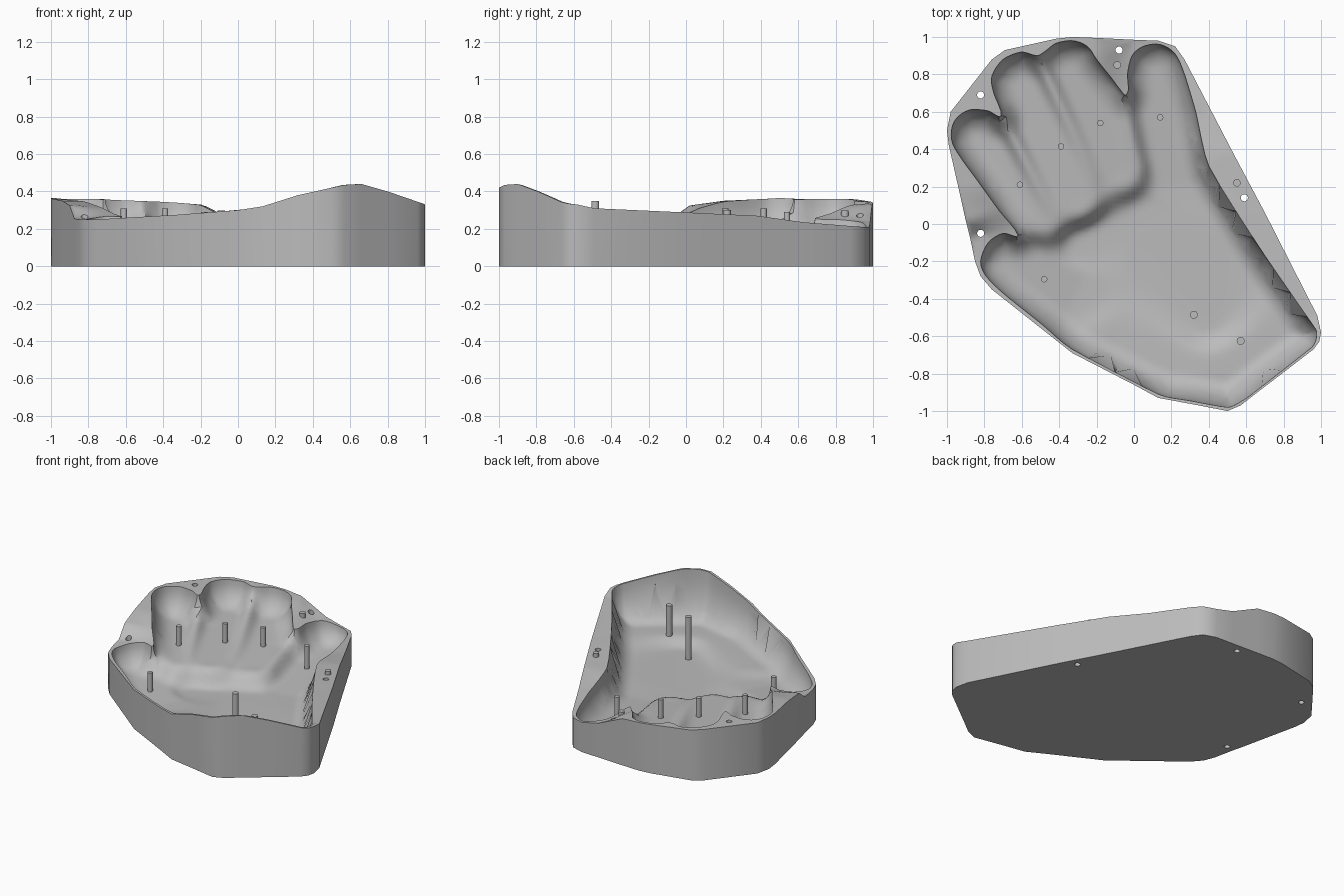
import bpy, bmesh, math
from mathutils import Vector
from mathutils.geometry import delaunay_2d_cdt, intersect_point_line

default_cube = bpy.data.objects.get("Cube")
if default_cube:
    bpy.data.objects.remove(default_cube, do_unlink=True)

plastic = bpy.data.materials.new("grey_plastic")
plastic.use_nodes = True
plastic.diffuse_color = (0.5, 0.5, 0.5, 1)
plastic.node_tree.nodes["Principled BSDF"].inputs["Base Color"].default_value = (0.5, 0.5, 0.5, 1)

# Outer wall outline with the rim height at each corner
RIM = [(1, -.58, .33), (.98, -.49, .31), (.7, .06, .285), (.53, .38, .27), (.4, .63, .235),
       (.27, .88, .215), (.22, .95, .21), (.13, .98, .21), (0, .985, .24), (-.2, .995, .33),
       (-.33, 1, .34), (-.42, .99, .345), (-.69, .93, .355), (-.76, .88, .36), (-.98, .6, .36),
       (-1, .5, .365), (-.99, .42, .36), (-.94, .2, .35), (-.9, .02, .325), (-.875, -.08, .255),
       (-.85, -.2, .25), (-.82, -.28, .25), (-.76, -.35, .25), (-.33, -.69, .275),
       (0, -.86, .3), (.13, -.93, .32), (.32, -.965, .38), (.5, -1, .42), (.57, -.97, .435),
       (.66, -.9, .44), (.8, -.793, .4), (.96, -.67, .345), (.99, -.63, .335)]

# Hand-shaped opening, smoothed into a curve below
HAND = [(.97, -.56), (.7, -.17), (.4, .31), (.33, .6), (.27, .8), (.22, .91), (.14, .96),
        (.05, .95), (-.01, .9), (-.035, .8), (-.03, .72), (-.05, .69), (-.12, .78), (-.2, .88),
        (-.25, .95), (-.33, .98), (-.42, .965), (-.48, .92), (-.52, .9), (-.6, .92), (-.7, .88),
        (-.76, .79), (-.75, .7), (-.71, .58), (-.78, .605), (-.88, .61), (-.96, .55),
        (-.975, .45), (-.93, .36), (-.85, .25), (-.72, .07), (-.62, -.06), (-.7, -.05),
        (-.78, -.1), (-.82, -.2), (-.79, -.28), (-.7, -.37), (-.5, -.53), (-.33, -.67),
        (.13, -.91), (.3, -.945), (.5, -.98), (.57, -.95), (.63, -.91), (.95, -.66), (.975, -.61)]

# Floor height along the fingers, thumb, palm and wrist
FLOOR = [((-.85, .48, .18), (-.47, .05, .17)), ((-.62, .78, .19), (-.3, .12, .165)),
         ((-.37, .84, .18), (-.06, .28, .14)), ((.13, .82, .09), (.2, .2, .05)),
         ((-.68, -.17, .1), (-.3, -.35, .06)), ((-.27, -.12, .05), (.1, .05, .05)),
         ((.1, -.1, .05), (.4, -.5, .05)), ((-.1, -.65, .08), (.4, -.82, .1)),
         ((.4, -.82, .1), (.85, -.58, .1))]

# Creases between neighbouring fingers
RIDGES = [((-.52, .9), (-.18, .2), .07), ((-.71, .58), (-.42, .02), .07),
          ((-.05, .69), (.05, .25), .05)]

HOLES = [(-.82, .69), (-.82, -.05), (-.08, .93), (.59, .14)]
HOLE_RADIUS = .019
WALL_CURVE = .14
STEP = .024


def smooth_loop(points, cuts):
    """Closed Catmull-Rom curve through the points."""
    pts = [Vector(p) for p in points]
    result = []
    for i, b in enumerate(pts):
        a, c, d = pts[i - 1], pts[(i + 1) % len(pts)], pts[(i + 2) % len(pts)]
        tangent = min((b - a).length, (c - b).length, (d - c).length)
        m0, m1 = (c - a).normalized() * tangent, (d - b).normalized() * tangent
        for k in range(cuts):
            t = k / cuts
            h = t * t * (3 - 2 * t)
            result.append(b.lerp(c, h) + m0 * t * (1 - t) ** 2 - m1 * t * t * (1 - t))
    return result


def closest(p, a, b):
    """Distance from p to segment a-b and the position along it."""
    a, b = Vector(a[:2]), Vector(b[:2])
    ab = b - a
    t = max(0, min(1, (p - a).dot(ab) / ab.length_squared))
    return (p - a - ab * t).length, t


def blend(p, segments):
    """Weighted height of nearby 3D segments."""
    total = weight = 0
    for a, b in segments:
        d, t = closest(p, a, b)
        w = 1 / (d + .002) ** 4
        total += w * (a[2] + (b[2] - a[2]) * t)
        weight += w
    return total / weight


def pairs(loop):
    return [(loop[i], loop[(i + 1) % len(loop)]) for i in range(len(loop))]


def inside(p, edges):
    crossing = False
    for a, b in edges:
        if (a[1] > p.y) != (b[1] > p.y):
            if p.x < a[0] + (p.y - a[1]) * (b[0] - a[0]) / (b[1] - a[1]):
                crossing = not crossing
    return crossing


def edge_distance(p, edges):
    return min(closest(p, a, b)[0] for a, b in edges)


rim_edges = pairs(RIM)
hand_loop = smooth_loop(HAND, 4)
hand_edges = pairs(hand_loop)


def floor_height(p):
    z = blend(p, FLOOR)
    for a, b, height in RIDGES:
        d, t = closest(p, a, b)
        z += height * (1 - t) * math.exp(-(d / .045) ** 2)
    return z


def surface_height(p):
    rim = blend(p, rim_edges)
    if not inside(p, hand_edges):
        return rim
    t = min(1, edge_distance(p, hand_edges) / WALL_CURVE)
    low = min(rim, floor_height(p))
    return low + (rim - low) * (1 - math.sqrt(max(0, 1 - (1 - t) ** 2)))


# Constraint loops: outer wall, opening and bolt holes
points, constraints = [], []


def add_loop(loop):
    start = len(points)
    points.extend(Vector(p[:2]) for p in loop)
    constraints.extend((start + i, start + (i + 1) % len(loop)) for i in range(len(loop)))


def circle(center, radius, sides=16):
    angles = [math.tau * i / sides for i in range(sides)]
    return [(center[0] + radius * math.cos(a), center[1] + radius * math.sin(a)) for a in angles]


add_loop(RIM)
add_loop(hand_loop)
for hole in HOLES:
    add_loop(circle(hole, HOLE_RADIUS))

# Rings following the steep cavity wall
for depth in (.003, .012, .028, .05):
    for i, p in enumerate(hand_loop):
        along = hand_loop[(i + 1) % len(hand_loop)] - hand_loop[i - 1]
        normal = Vector((-along.y, along.x)).normalized()
        q = p + normal * depth
        if inside(q, hand_edges) and edge_distance(q, hand_edges) > depth * .9:
            points.append(q)

# Even grid over the rest of the top
count = int(2 / STEP)
for i in range(count):
    for j in range(count):
        p = Vector((-1 + (i + .5) * STEP, -1 + (j + .5) * STEP))
        if not inside(p, rim_edges) or edge_distance(p, rim_edges) < .012:
            continue
        margin = .062 if inside(p, hand_edges) else .012
        near_hole = any((p - Vector(h)).length < HOLE_RADIUS + .008 for h in HOLES)
        if not near_hole and edge_distance(p, hand_edges) > margin:
            points.append(p)

flat_verts, _, triangles, *_ = delaunay_2d_cdt(points, constraints, [], 1, 1e-5)

# Mould block: sculpted top, straight walls, flat underside
bm = bmesh.new()
verts = [bm.verts.new((p.x, p.y, surface_height(p))) for p in flat_verts]
for tri in triangles:
    middle = sum((flat_verts[i] for i in tri), Vector((0, 0))) / 3
    if all((middle - Vector(h)).length > HOLE_RADIUS * .97 for h in HOLES):
        bm.faces.new([verts[i] for i in tri])
bmesh.ops.delete(bm, geom=[v for v in bm.verts if not v.link_faces], context='VERTS')
border = [e for e in bm.edges if e.is_boundary]
walls = bmesh.ops.extrude_edge_only(bm, edges=border)["geom"]
for v in walls:
    if isinstance(v, bmesh.types.BMVert):
        v.co.z = 0
base_edges = [e for e in bm.edges if e.is_boundary]
bmesh.ops.triangle_fill(bm, edges=base_edges, use_beauty=True)
bmesh.ops.recalc_face_normals(bm, faces=bm.faces)
mesh = bpy.data.meshes.new("mould_block")
bm.to_mesh(mesh)
bm.free()
mesh.materials.append(plastic)
block = bpy.data.objects.new("mould_block", mesh)
bpy.context.collection.objects.link(block)
bpy.ops.object.select_all(action='DESELECT')
block.select_set(True)
bpy.context.view_layer.objects.active = block
bpy.ops.object.shade_smooth_by_angle(angle=math.radians(38))


def add_peg(name, x, y, bottom, top, radius):
    bpy.ops.mesh.primitive_cylinder_add(vertices=16, radius=radius, depth=top - bottom,
                                        location=(x, y, (top + bottom) / 2))
    peg = bpy.context.object
    peg.name = name
    peg.data.materials.append(plastic)
    bpy.ops.object.shade_smooth_by_angle(angle=math.radians(38))


# Support pegs standing in the cavity
for name, x, y, top in [("pinky", -.61, .21, .31), ("ring", -.39, .415, .31),
                        ("middle", -.18, .54, .29), ("index", .14, .57, .235),
                        ("thumb", -.48, -.295, .21), ("palm", .32, -.485, .35),
                        ("wrist", .57, -.625, .31)]:
    add_peg(name + "_peg", x, y, .03, top, .021 if name in ("palm", "wrist") else .017)

# Short locating pegs on the rim
for name, x, y in [("back", -.09, .85), ("side", .55, .22)]:
    z = surface_height(Vector((x, y)))
    add_peg(name + "_locating_peg", x, y, z - .05, z + .025, .02)
